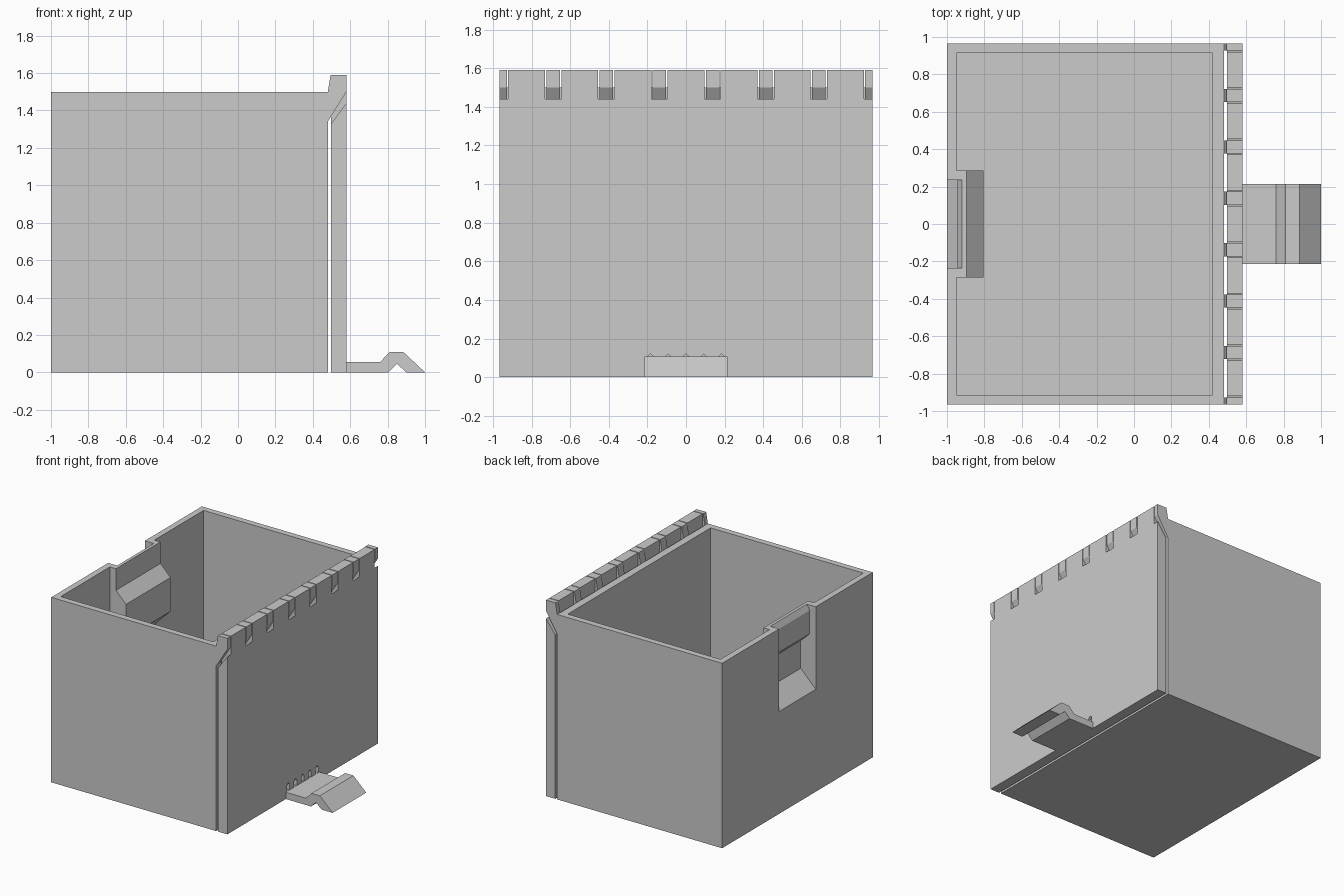
import bpy
import bmesh

cube = bpy.data.objects.get("Cube")
if cube:
    bpy.data.objects.remove(cube, do_unlink=True)

grey = bpy.data.materials.new("plain_grey")
grey.use_nodes = True
colour = (0.6, 0.6, 0.6, 1)
grey.diffuse_color = colour
grey.node_tree.nodes["Principled BSDF"].inputs["Base Color"].default_value = colour

HALF = 0.965   # half depth of the box
TOP = 1.5      # rim height


def prisms(name, profile, spans, axis="y"):
    """Extrude a profile over each span; (x, z) along y, or (y, z) along x."""
    bm = bmesh.new()
    for start, end in spans:
        def point(p, d):
            return (p[0], d, p[1]) if axis == "y" else (d, p[0], p[1])
        a = [bm.verts.new(point(p, start)) for p in profile]
        b = [bm.verts.new(point(p, end)) for p in profile]
        bm.faces.new(a)
        bm.faces.new(b[::-1])
        for i in range(len(a)):
            j = (i + 1) % len(a)
            bm.faces.new((a[j], a[i], b[i], b[j]))
    bmesh.ops.recalc_face_normals(bm, faces=bm.faces[:])
    mesh = bpy.data.meshes.new(name)
    bm.to_mesh(mesh)
    bm.free()
    mesh.materials.append(grey)
    obj = bpy.data.objects.new(name, mesh)
    bpy.context.collection.objects.link(obj)
    return obj


def rect(x0, x1, z0, z1):
    return [(x0, z0), (x1, z0), (x1, z1), (x0, z1)]


def combine(target, tool, operation):
    """Apply a boolean and discard the helper."""
    tool.hide_render = True
    mod = target.modifiers.new("boolean", "BOOLEAN")
    mod.operation, mod.solver, mod.object = operation, "EXACT", tool
    bpy.context.view_layer.objects.active = target
    bpy.ops.object.modifier_apply(modifier=mod.name)
    bpy.data.objects.remove(tool, do_unlink=True)


# Open box
box = prisms("box", rect(-1, 0.48, 0, TOP), [(-HALF, HALF)])
combine(box, prisms("cavity", rect(-0.95, 0.42, 0.05, 1.7), [(-0.915, 0.915)]), "DIFFERENCE")

# Latch pocket: a bulge on the inner wall, hollowed from outside
bulge = [(-0.97, 0.795), (-0.805, 0.96), (-0.805, 1.235), (-0.895, 1.325),
         (-0.895, TOP), (-0.97, TOP)]
combine(box, prisms("pocket_bulge", bulge, [(-0.285, 0.285)]), "UNION")
hollow = [(-1.1, 0.73), (-0.865, 0.965), (-0.865, 1.19), (-0.945, 1.265),
          (-0.945, 1.455), (-0.92, TOP), (-0.92, 1.6), (-1.1, 1.6)]
combine(box, prisms("pocket_hollow", hollow, [(-0.235, 0.235)]), "DIFFERENCE")

# Row of hooks along the top of the right wall
centres = [0.275 * (i - 3.5) for i in range(8)]
hook = [(0.48, 1.34), (0.58, TOP), (0.58, 1.59), (0.495, 1.59), (0.48, TOP)]
prisms("hooks", hook, [(max(c - 0.035, -HALF), min(c + 0.035, HALF)) for c in centres])

# Front plate with sloped notches that clear the hooks
plate = prisms("plate", rect(0.498, 0.58, 0, 1.59), [(-HALF, HALF)])
notch = [(0.458, 1.275), (0.62, 1.495), (0.62, 1.7), (0.458, 1.7)]
combine(plate, prisms("notches", notch, [(c - 0.042, c + 0.042) for c in centres]), "DIFFERENCE")

# Small pointed slots above the pull tab
for i in range(-2, 3):
    c = i * 0.092
    slot = [(c - 0.017, 0.056), (c + 0.017, 0.056), (c + 0.017, 0.104),
            (c, 0.121), (c - 0.017, 0.104)]
    combine(plate, prisms("slot", slot, [(0.45, 0.62)], "x"), "DIFFERENCE")

# Bent pull tab at the foot of the plate
tab = [(0.58, 0), (0.805, 0), (0.85, 0.045), (0.9, 0), (1, 0), (0.885, 0.108),
       (0.81, 0.108), (0.76, 0.055), (0.58, 0.055)]
prisms("pull_tab", tab, [(-0.215, 0.215)])
